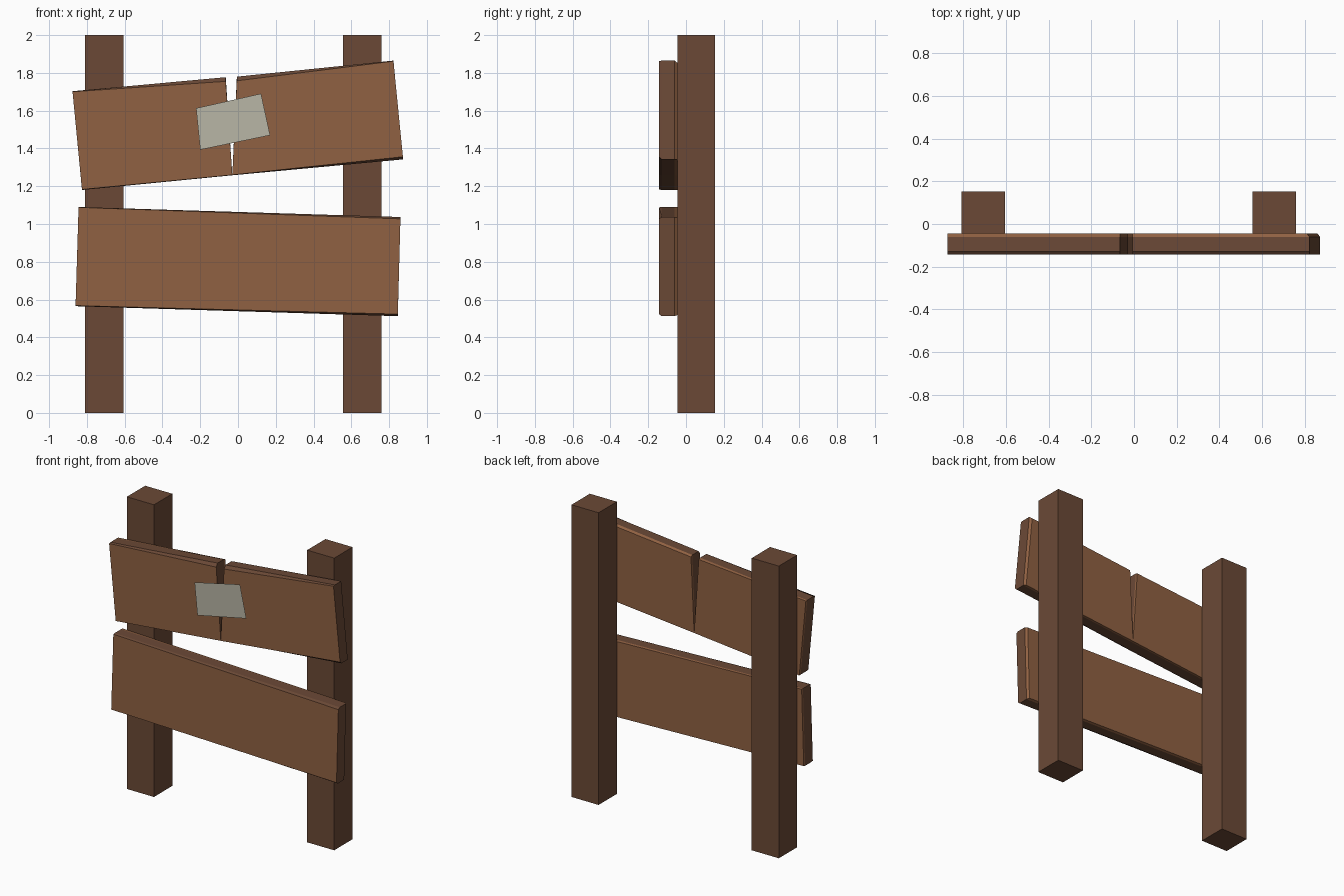
import bpy, bmesh

if "Cube" in bpy.data.objects:
    bpy.data.objects.remove(bpy.data.objects["Cube"])


def srgb(r, g, b):
    return tuple(((c / 255 + 0.055) / 1.055) ** 2.4 for c in (r, g, b)) + (1.0,)


def material(name, rgb):
    m = bpy.data.materials.new(name)
    m.diffuse_color = srgb(*rgb)
    m.use_nodes = True
    m.node_tree.nodes["Principled BSDF"].inputs["Base Color"].default_value = m.diffuse_color
    return m


DARK = material("dark_brown_wood", (107, 73, 54))
LIGHT = material("light_brown_wood", (144, 97, 66))
GREY = material("pale_grey_patch", (184, 182, 166))

FRONT, BACK, CUT = -0.143, -0.045, 0.015   # plank depth range and chamfer depth


def make_object(name, bm, mats):
    bmesh.ops.recalc_face_normals(bm, faces=bm.faces)
    mesh = bpy.data.meshes.new(name)
    bm.to_mesh(mesh)
    bm.free()
    for m in mats:
        mesh.materials.append(m)
    ob = bpy.data.objects.new(name, mesh)
    bpy.context.collection.objects.link(ob)
    return ob


def post(name, x0, x1):
    bm = bmesh.new()
    bmesh.ops.create_cube(bm, size=1)
    for v in bm.verts:
        v.co = ((x0 + x1) / 2 + v.co.x * (x1 - x0), 0.054 + v.co.y * 0.198, 1 + v.co.z * 2)
    make_object(name, bm, [DARK])


def plank(name, corners, front_cut, back_cut):
    """Corners run top left, top right, bottom right, bottom left.
    The cuts shift the front and back corners to give uneven hewn edges."""
    bm = bmesh.new()
    none = [(0, 0)] * 4
    rings = []
    for y, cut in ((FRONT, front_cut), (FRONT + CUT, none), (BACK - CUT, none), (BACK, back_cut)):
        rings.append([bm.verts.new((x + dx, y, z + dz))
                      for (x, z), (dx, dz) in zip(corners, cut)])
    bm.faces.new(rings[0]).material_index = 1
    bm.faces.new(rings[3]).material_index = 1
    for k in range(3):
        for i in range(4):
            j = (i + 1) % 4
            f = bm.faces.new((rings[k][i], rings[k][j], rings[k + 1][j], rings[k + 1][i]))
            f.material_index = 1 if k == 2 else 0   # rear chamfer shows light wood
    make_object(name, bm, [DARK, LIGHT])


# Upright posts
post("left_post", -0.81, -0.605)
post("right_post", 0.555, 0.76)

# Split upper plank, halves meeting at the bottom of the crack
plank("upper_plank_left",
      [(-0.876, 1.703), (-0.065, 1.777), (-0.03, 1.258), (-0.826, 1.18)],
      [(0, -0.003), (0, -0.022), (0, 0.002), (0, 0.003)],
      [(0, 0), (0, -0.006), (0, 0), (0, 0)])
plank("upper_plank_right",
      [(-0.006, 1.78), (0.823, 1.865), (0.873, 1.342), (-0.03, 1.258)],
      [(0, -0.022), (0, -0.003), (0, 0.014), (0, 0.002)],
      [(0, -0.008), (-0.012, -0.012), (-0.012, 0), (0, 0)])

# Whole lower plank
plank("lower_plank",
      [(-0.844, 1.09), (0.86, 1.037), (0.846, 0.512), (-0.86, 0.565)],
      [(0, -0.002), (0, -0.01), (0, 0.011), (0, 0.003)],
      [(0, 0), (-0.012, -0.004), (-0.012, 0.006), (0, 0.004)])

# Thin patch over the crack
bm = bmesh.new()
bm.faces.new([bm.verts.new((x, -0.153, z)) for x, z in
              ((-0.2, 1.393), (0.17, 1.47), (0.122, 1.69), (-0.222, 1.613))])
make_object("patch", bm, [GREY])
